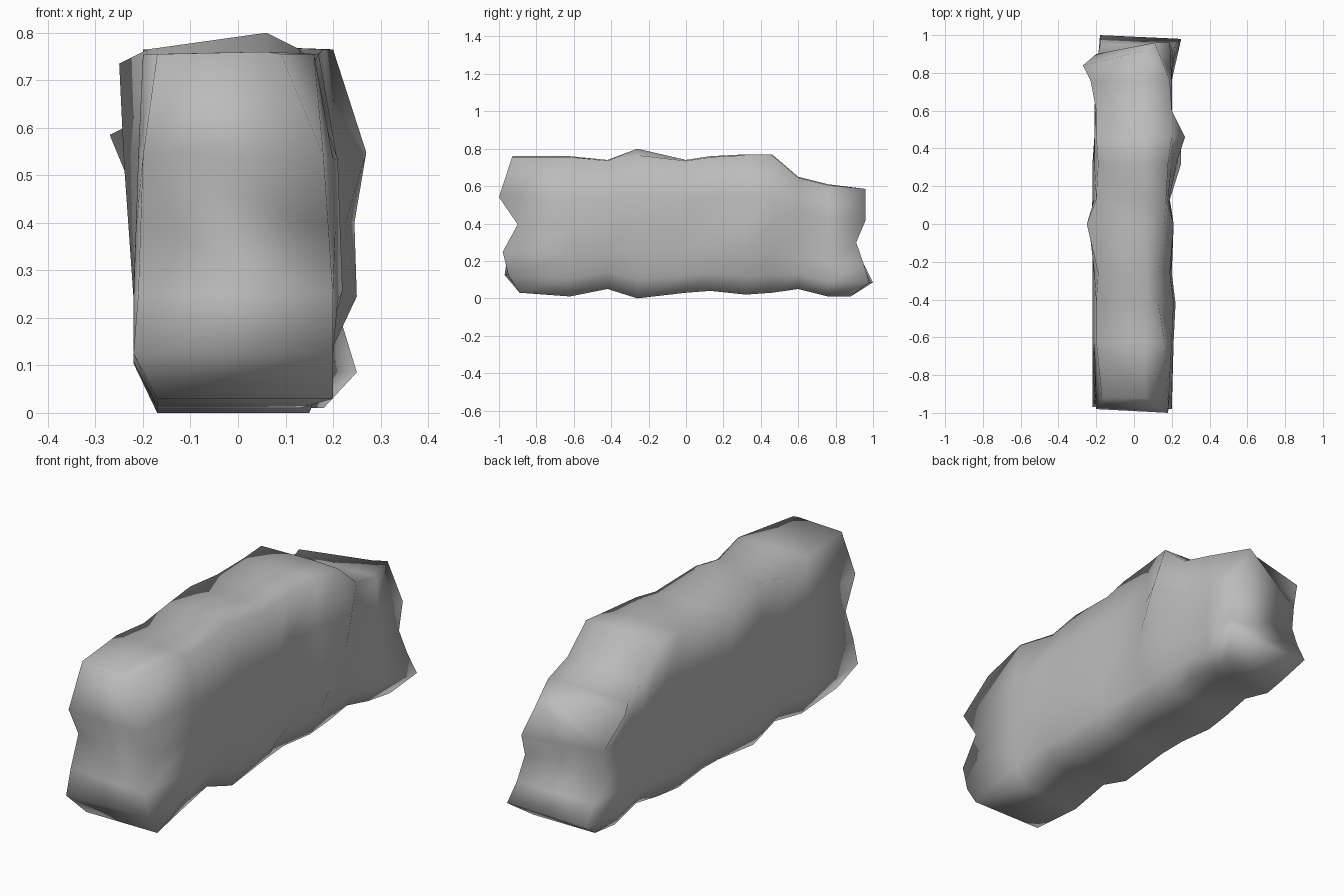
import bpy
import bmesh

default_cube = bpy.data.objects.get("Cube")
if default_cube:
    bpy.data.objects.remove(default_cube, do_unlink=True)

# Plain grey stone
stone = bpy.data.materials.new("grey stone")
stone.use_nodes = True
grey = (0.5, 0.5, 0.5, 1)
stone.diffuse_color = grey
shader = stone.node_tree.nodes["Principled BSDF"]
shader.inputs["Base Color"].default_value = grey
shader.inputs["Roughness"].default_value = 0.9

# Each slice: y, bottom, top, left widths (base, low, mid, high, top), right widths
SLICES = [
    (-.93, .03, .76, (-.17, -.22, -.21, -.20, -.17), (.20, .20, .20, .18, .09)),
    (-.62, .01, .76, (-.17, -.22, -.22, -.21, -.20), (.13, .18, .21, .20, .16)),
    (-.42, .05, .74, (-.17, -.22, -.22, -.21, -.20), (.13, .17, .22, .21, .13)),
    (-.26, .00, .80, (-.17, -.22, -.22, -.21, -.19), (.15, .19, .20, .19, .13)),
    (.00, .03, .74, (-.17, -.21, -.22, -.24, -.25), (.15, .20, .21, .21, .16)),
    (.13, .04, .76, (-.18, -.21, -.22, -.21, -.20), (.15, .17, .19, .18, .17)),
    (.32, .02, .77, (-.18, -.21, -.22, -.21, -.19), (.15, .19, .25, .20, .18)),
    (.46, .03, .77, (-.17, -.21, -.21, -.21, -.20), (.15, .19, .22, .27, .20)),
    (.60, .05, .65, (-.16, -.20, -.21, -.20, -.20), (.15, .19, .20, .20, .20)),
    (.76, .01, .61, (-.16, -.20, -.20, -.20, -.23), (.15, .20, .20, .20, .19)),
    (.95, .01, .59, (-.14, -.18, -.18, -.20, -.27), (.18, .25, .22, .19, .11)),
]
LEVELS = (0, .13, .3, .5, .7, 1)

# Depth of each end at every level, left side then right side
ENDS = {
    0: ((-.89, -.97, -.95, -.90, -.98, -.92),
        (-.89, -.95, -.98, -.90, -1, -.93)),
    len(SLICES) - 1: ((.88, 1, .95, .90, .90, .84),
                      (.88, .98, .95, .91, .96, .96)),
}


def side_widths(side):
    """Spread five widths over the levels, blending the waist."""
    base, low, mid, high, top = side
    return (base, low, mid, (mid + high) / 2, high, top)


def add_ring(bm, index):
    """One slice: right side, crown, left side and keel."""
    y, base, top, left, right = SLICES[index]
    straight = (y,) * len(LEVELS)
    left_depths, right_depths = ENDS.get(index, (straight, straight))
    heights = [base + f * (top - base) for f in LEVELS]
    heights[-1] = min(top - .005, .765)
    rights = [bm.verts.new(p) for p in zip(side_widths(right), right_depths, heights)]
    lefts = [bm.verts.new(p) for p in zip(side_widths(left), left_depths, heights)]
    crown_depth = (left_depths[-1] + 2 * right_depths[-1]) / 3
    crown = bm.verts.new((.06, crown_depth, top))
    keel = bm.verts.new((0, (left_depths[0] + right_depths[0]) / 2, base))
    return rights, crown, lefts, keel


def close_end(bm, ring):
    """Bridge both sides of an end slice with bands."""
    rights, crown, lefts, keel = ring
    for i in range(len(LEVELS) - 1):
        band = [rights[i], rights[i + 1], lefts[i + 1], lefts[i]]
        if i == 0:
            band.append(keel)
        if i == len(LEVELS) - 2:
            band.insert(2, crown)
        bm.faces.new(band)


# Irregular stone block lofted through the slices
bm = bmesh.new()
rings = [add_ring(bm, i) for i in range(len(SLICES))]
loops = [r + [c] + l[::-1] + [k] for r, c, l, k in rings]
for near, far in zip(loops, loops[1:]):
    for i in range(len(near)):
        j = (i + 1) % len(near)
        bm.faces.new((near[i], near[j], far[j], far[i]))
close_end(bm, rings[0])
close_end(bm, rings[-1])
bmesh.ops.recalc_face_normals(bm, faces=bm.faces)
for face in bm.faces:
    face.smooth = True

mesh = bpy.data.meshes.new("stone_block")
bm.to_mesh(mesh)
bm.free()
mesh.materials.append(stone)
block = bpy.data.objects.new("stone_block", mesh)
bpy.context.collection.objects.link(block)
